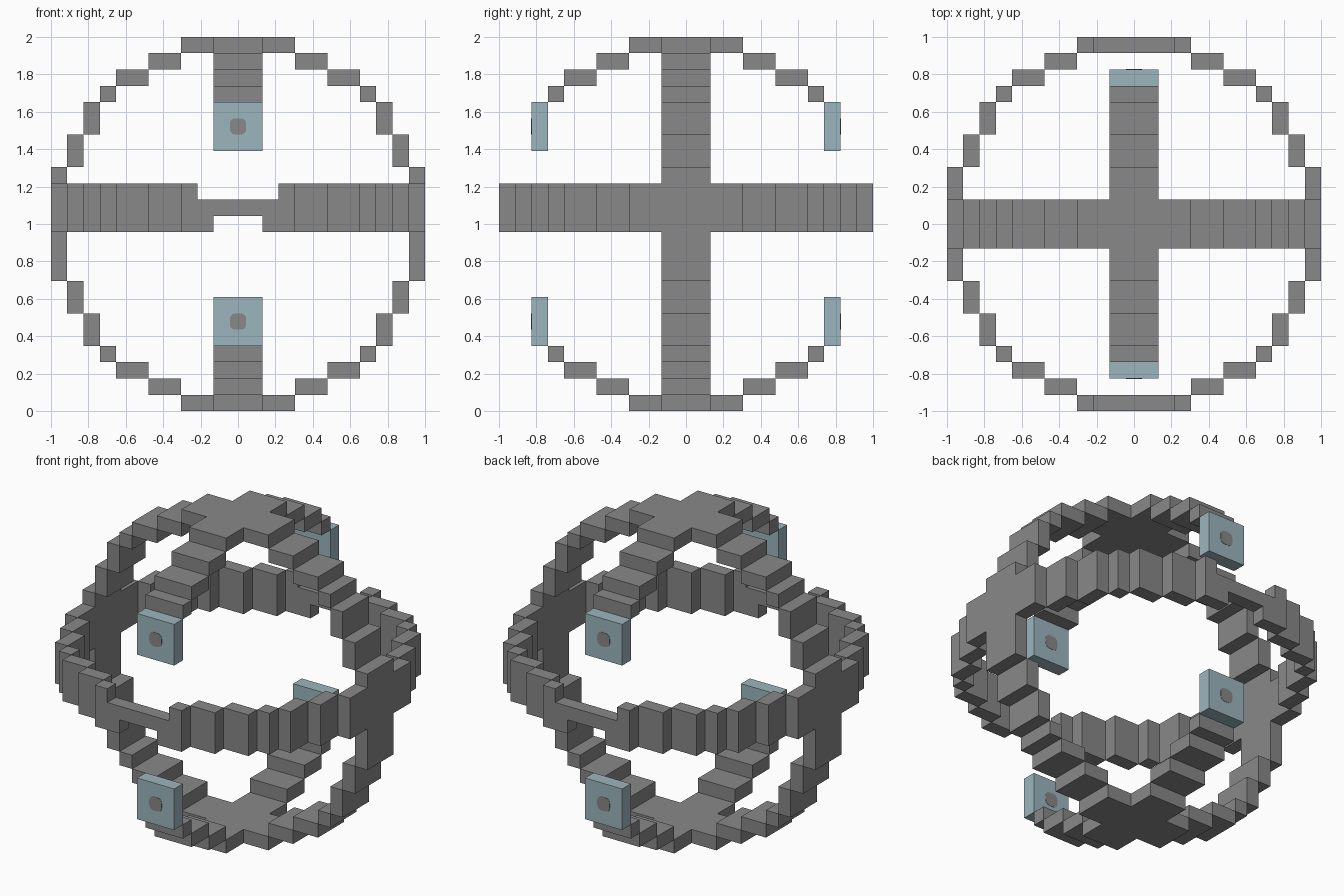
import bpy
import bmesh
from mathutils import Vector

cube = bpy.data.objects.get("Cube")
if cube:
    bpy.data.objects.remove(cube, do_unlink=True)

U = 2 / 23  # size of one block
CENTRE = Vector((0, 0, 1))


def material(name, rgb):
    m = bpy.data.materials.new(name)
    m.use_nodes = True
    m.diffuse_color = (*rgb, 1)
    m.node_tree.nodes["Principled BSDF"].inputs["Base Color"].default_value = (*rgb, 1)
    return m


grey = material("stone grey", (0.246, 0.246, 0.246))
blue = material("pale blue", (0.332, 0.468, 0.515))


def finish(name, bm, mat):
    mesh = bpy.data.meshes.new(name)
    bm.to_mesh(mesh)
    bm.free()
    mesh.materials.append(mat)
    obj = bpy.data.objects.new(name, mesh)
    bpy.context.collection.objects.link(obj)
    return obj


def blocks(name, cells, solid, mat):
    """Skin of a group of blocks, leaving out faces that touch other solid blocks."""
    bm = bmesh.new()
    for cell in sorted(cells):
        for axis in range(3):
            for sign in (-1, 1):
                n = Vector((0, 0, 0))
                n[axis] = sign
                c = Vector(cell)
                if tuple(int(v) for v in c + n) in solid:
                    continue
                s = Vector((0, 0, 0))
                s[(axis + 1) % 3] = 0.5
                t = n.cross(s)
                mid = c + n / 2
                corners = (mid - s - t, mid + s - t, mid + s + t, mid - s + t)
                bm.faces.new([bm.verts.new(p * U + CENTRE) for p in corners])
    bmesh.ops.remove_doubles(bm, verts=bm.verts[:], dist=0.001)
    bmesh.ops.dissolve_limit(bm, angle_limit=0.01, verts=bm.verts[:], edges=bm.edges[:])
    return finish(name, bm, mat)


# Stepped circle: one eighth, mirrored into all the others
eighth = [(a, 11) for a in range(4)] + [(4, 10), (5, 10), (6, 9), (7, 9), (8, 8)]
circle = {(i * p, j * q) for a, b in eighth for p, q in ((a, b), (b, a))
          for i in (-1, 1) for j in (-1, 1)}
WIDTH = (-1, 0, 1)


def in_gap(x, y, z):
    """Openings above and below the thin bar at the front and back."""
    return abs(y) == 11 and ((z == 2 and abs(x) <= 2) or (z == 0 and abs(x) <= 1))


# Level band, side-to-side hoop, and the front-to-back arches over top and bottom
band = {(x, y, z) for x, y in circle for z in (0, 1, 2) if not in_gap(x, y, z)}
hoop = {(x, y, z) for x, z in circle for y in WIDTH} - band
arches = {(x, y, z) for y, z in circle for x in WIDTH if abs(y) <= 8 and abs(z) >= 8} - hoop
frame = band | hoop | arches

blocks("level_band", band, frame, grey)
blocks("side_hoop", hoop, frame, grey)
blocks("top_arch", {c for c in arches if c[2] > 0}, frame, grey)
blocks("bottom_arch", {c for c in arches if c[2] < 0}, frame, grey)

# Hanging panels with a rounded stud through the middle
for depth, side in ((-9, "front"), (9, "back")):
    for height, level in ((6, "upper"), (-6, "lower")):
        cells = {(x, depth, height + z) for x in WIDTH for z in WIDTH}
        blocks(f"{side}_{level}_panel", cells, cells, blue)
        bm = bmesh.new()
        bmesh.ops.create_cube(bm, size=U)
        upright = [e for e in bm.edges
                   if abs((e.verts[0].co - e.verts[1].co).y) > U / 2]
        bmesh.ops.bevel(bm, geom=upright, offset=U * 0.32, segments=3,
                        profile=0.5, affect='EDGES')
        bmesh.ops.scale(bm, vec=(1, 1.04, 1), verts=bm.verts[:])
        bmesh.ops.translate(bm, vec=Vector((0, depth, height)) * U + CENTRE, verts=bm.verts[:])
        finish(f"{side}_{level}_stud", bm, grey)
